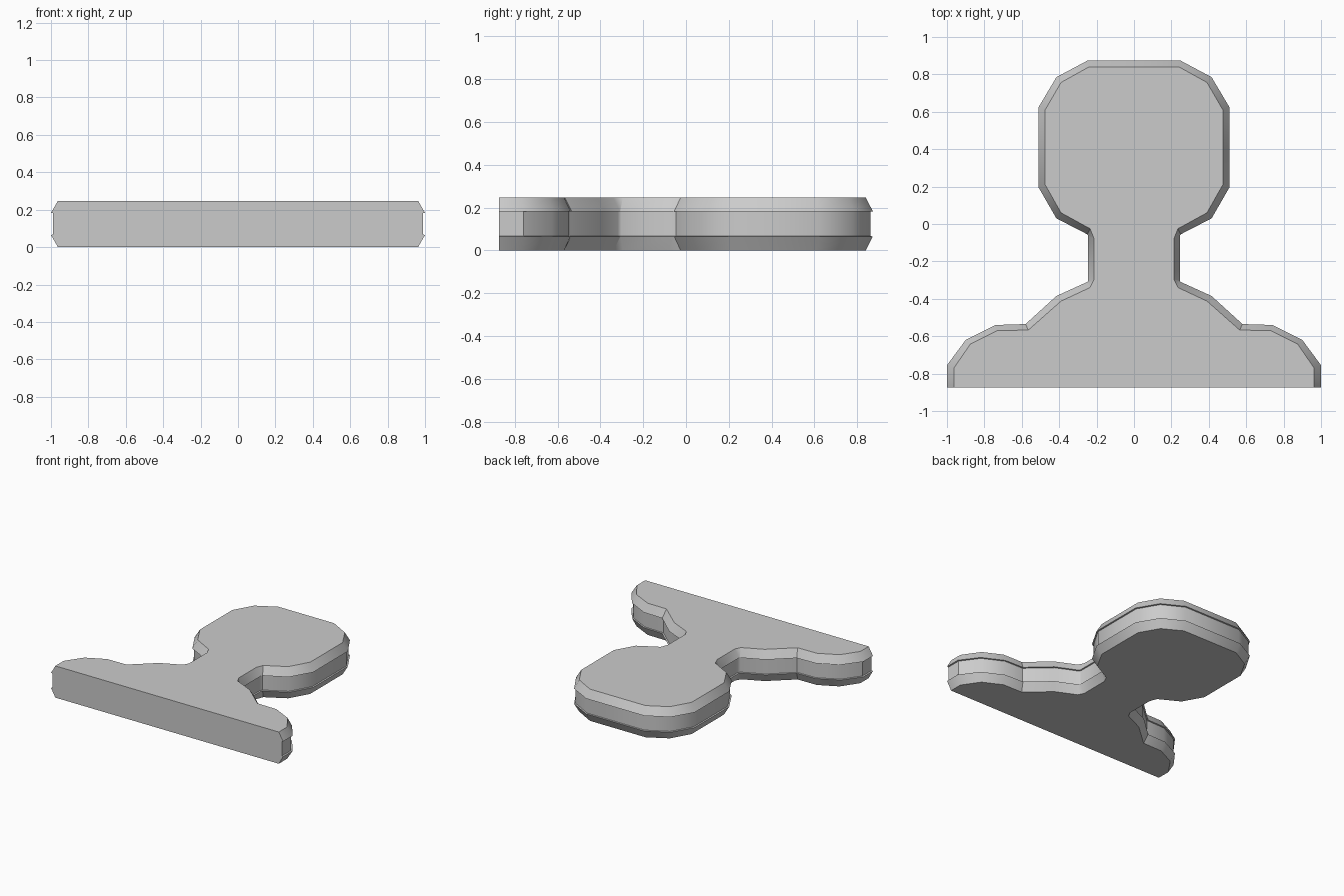
import bpy, bmesh
from math import radians

if "Cube" in bpy.data.objects:
    bpy.data.objects.remove(bpy.data.objects["Cube"])

# Right half of the outline, front to back: widest rim and the chamfered face edge
RIM = [(1.0, -.873), (1.0, -.755), (.90, -.62), (.74, -.54), (.58, -.535),
       (.415, -.385), (.25, -.31), (.245, -.305), (.245, -.06), (.25, -.055),
       (.415, .03), (.51, .195), (.51, .625), (.415, .785), (.25, .873)]
FACE = [(.963, -.873), (.963, -.77), (.875, -.642), (.73, -.57), (.565, -.567),
        (.39, -.412), (.235, -.34), (.213, -.295), (.213, -.08), (.235, -.025),
        (.39, .06), (.475, .21), (.475, .61), (.39, .757), (.24, .84)]
# Slightly recessed waist between the two chamfers
WAIST = [(a + (c - a) * .3, b + (d - b) * .3) for (a, b), (c, d) in zip(RIM, FACE)]


def closed(half):
    """Mirror a half outline into a full loop."""
    return half + [(-x, y) for x, y in reversed(half)]


# Stack of rings from bottom to top
bm = bmesh.new()
levels = [(FACE, 0), (RIM, .065), (WAIST, .067), (WAIST, .181), (RIM, .183), (FACE, .247)]
rings = [[bm.verts.new((x, y, z)) for x, y in closed(half)] for half, z in levels]
n = len(rings[0])
for lo, hi in zip(rings, rings[1:]):
    for i in range(n):
        j = (i + 1) % n
        bm.faces.new((lo[i], lo[j], hi[j], hi[i]))
bm.faces.new(list(reversed(rings[0])))
bm.faces.new(rings[-1])
bmesh.ops.recalc_face_normals(bm, faces=bm.faces)

mesh = bpy.data.meshes.new("person_icon_plate")
bm.to_mesh(mesh)
bm.free()
plate = bpy.data.objects.new("person_icon_plate", mesh)
bpy.context.collection.objects.link(plate)

# Smooth around the outline, sharp at chamfers
bpy.context.view_layer.objects.active = plate
plate.select_set(True)
bpy.ops.object.shade_smooth_by_angle(angle=radians(35))
